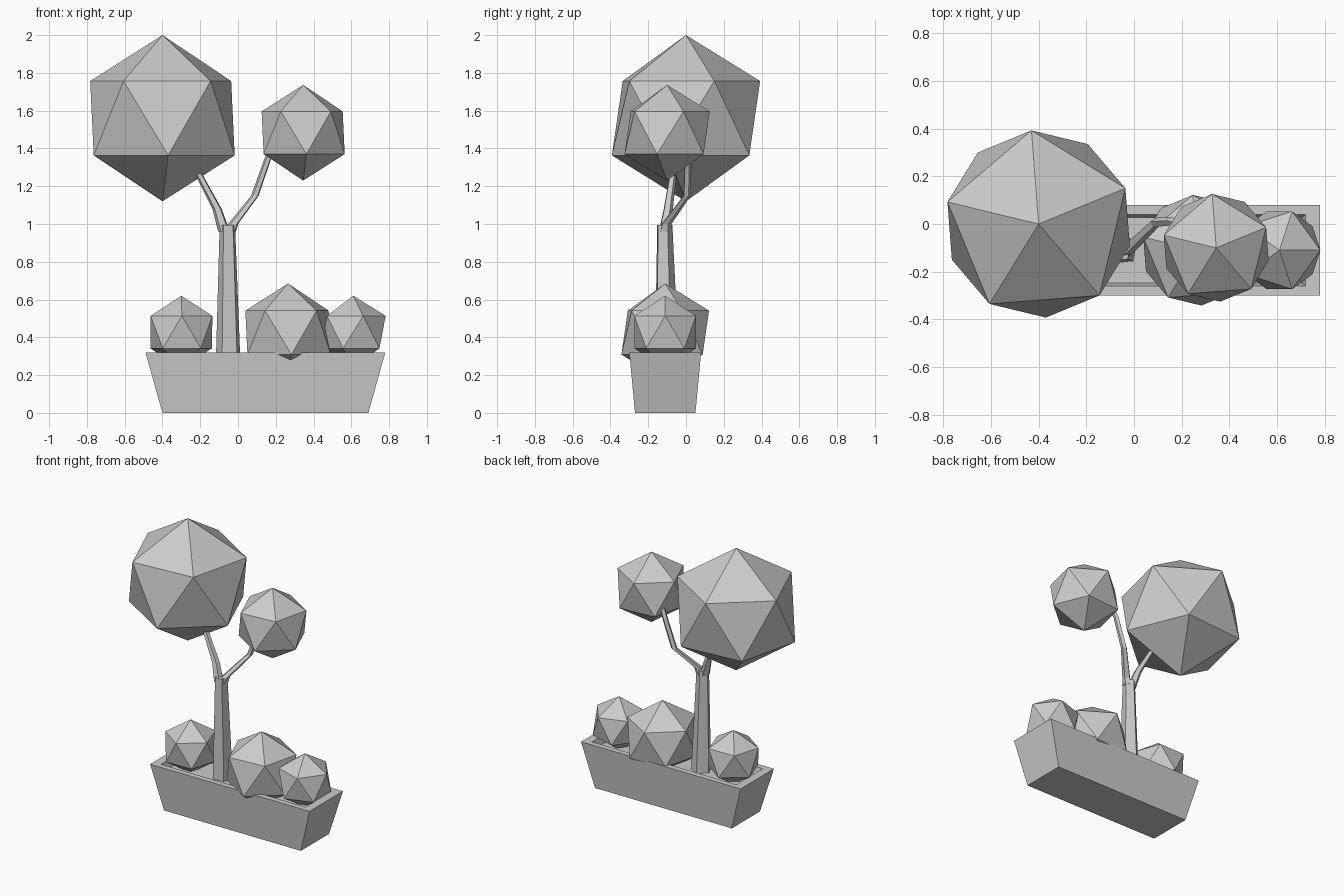
import bpy, bmesh
from math import radians, cos, sin, tau
from mathutils import Vector

if "Cube" in bpy.data.objects:
    bpy.data.objects.remove(bpy.data.objects["Cube"])


def skin(name, rings):
    """Join successive rings of points with quads and cap both ends."""
    bm = bmesh.new()
    loops = [[bm.verts.new(p) for p in ring] for ring in rings]
    n = len(loops[0])
    for a, b in zip(loops, loops[1:]):
        for i in range(n):
            j = (i + 1) % n
            bm.faces.new((a[i], a[j], b[j], b[i]))
    bm.faces.new(loops[0][::-1])
    bm.faces.new(loops[-1])
    bmesh.ops.recalc_face_normals(bm, faces=bm.faces)
    mesh = bpy.data.meshes.new(name)
    bm.to_mesh(mesh)
    bm.free()
    obj = bpy.data.objects.new(name, mesh)
    bpy.context.collection.objects.link(obj)
    return obj


def rect(hx, hy, z, cx=0.145, cy=-0.11):
    return [(cx + sx * hx, cy + sy * hy, z)
            for sx, sy in ((-1, -1), (1, -1), (1, 1), (-1, 1))]


def limb(name, stations, sides=5, turn=24):
    """Tapered five-sided limb with level cross-sections: (x, y, z, radius)."""
    rings = [[(x + r * cos(radians(turn) + tau * i / sides),
               y + r * sin(radians(turn) + tau * i / sides), z)
              for i in range(sides)] for x, y, z, r in stations]
    return skin(name, rings)


def ball(name, centre, radius, turn):
    bpy.ops.mesh.primitive_ico_sphere_add(
        subdivisions=1, radius=radius, location=Vector(centre),
        rotation=(0, 0, radians(turn)))
    bpy.context.object.name = name


# Planter: flared trough with a flat rim and recessed soil
skin("planter", [rect(0.545, 0.16, 0), rect(0.635, 0.19, 0.32),
                 rect(0.575, 0.15, 0.32), rect(0.56, 0.138, 0.27)])

# Trunk and two branches
limb("trunk", [(-0.05, -0.105, 0.26, 0.069), (-0.055, -0.115, 0.995, 0.043)])
limb("left_branch", [(-0.073, -0.115, 0.96, 0.033), (-0.11, -0.095, 1.08, 0.026),
                     (-0.205, -0.07, 1.26, 0.02), (-0.24, -0.06, 1.34, 0.018)])
limb("right_branch", [(-0.04, -0.11, 0.96, 0.032), (-0.025, -0.105, 1.0, 0.028),
                      (0.09, 0.005, 1.15, 0.021), (0.16, 0.01, 1.35, 0.019),
                      (0.19, 0.0, 1.42, 0.018)])

# Tree crowns
ball("large_crown", (-0.40, 0, 1.56), 0.44, 22.4)
ball("small_crown", (0.345, -0.10, 1.483), 0.253, 22.4)

# Bushes in the planter
ball("left_bush", (-0.30, -0.11, 0.428), 0.192, -17)
ball("middle_bush", (0.265, -0.11, 0.425), 0.26, 22.4)
ball("right_bush", (0.61, -0.11, 0.428), 0.192, 0)
